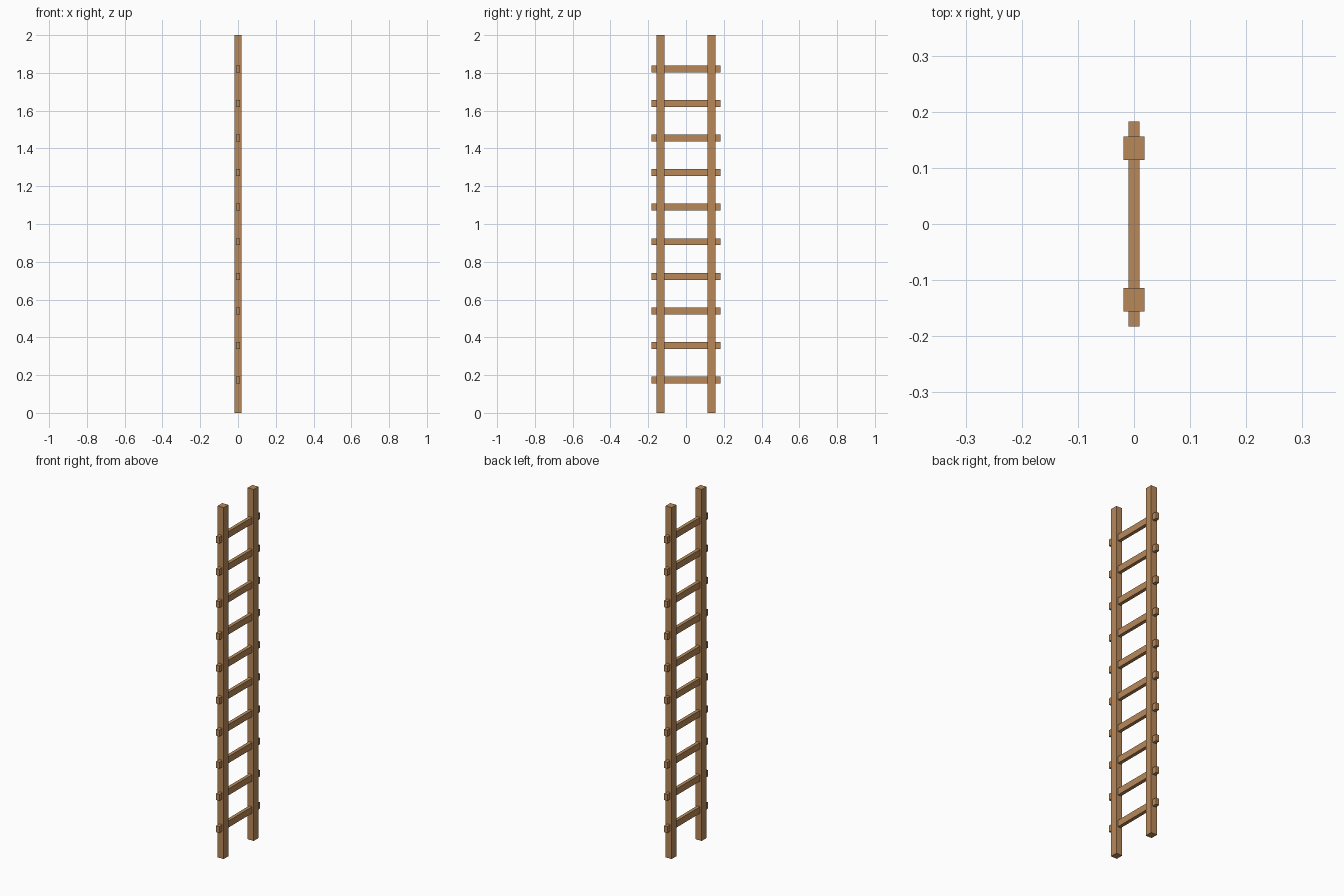
import bpy

if "Cube" in bpy.data.objects:
    bpy.data.objects.remove(bpy.data.objects["Cube"])

# Shared wood material
wood = bpy.data.materials.new("wood")
wood.diffuse_color = (0.48, 0.25, 0.10, 1)
wood.use_nodes = True
wood.node_tree.nodes["Principled BSDF"].inputs["Base Color"].default_value = wood.diffuse_color


def box(name, center, size):
    bpy.ops.mesh.primitive_cube_add(size=1, location=center)
    ob = bpy.context.object
    ob.name = name
    ob.scale = size
    bpy.ops.object.transform_apply(location=False, rotation=False, scale=True)
    ob.data.materials.append(wood)
    return ob


# Two upright rails
for side, label in ((-1, "front"), (1, "back")):
    box(f"{label}_rail", (0, side * 0.135, 1), (0.038, 0.042, 2))

# Ten rungs passing through the rails and sticking out on both sides
for i in range(10):
    box(f"rung_{i + 1}", (0, 0, 0.174 + i * 0.183), (0.0195, 0.365, 0.037))
